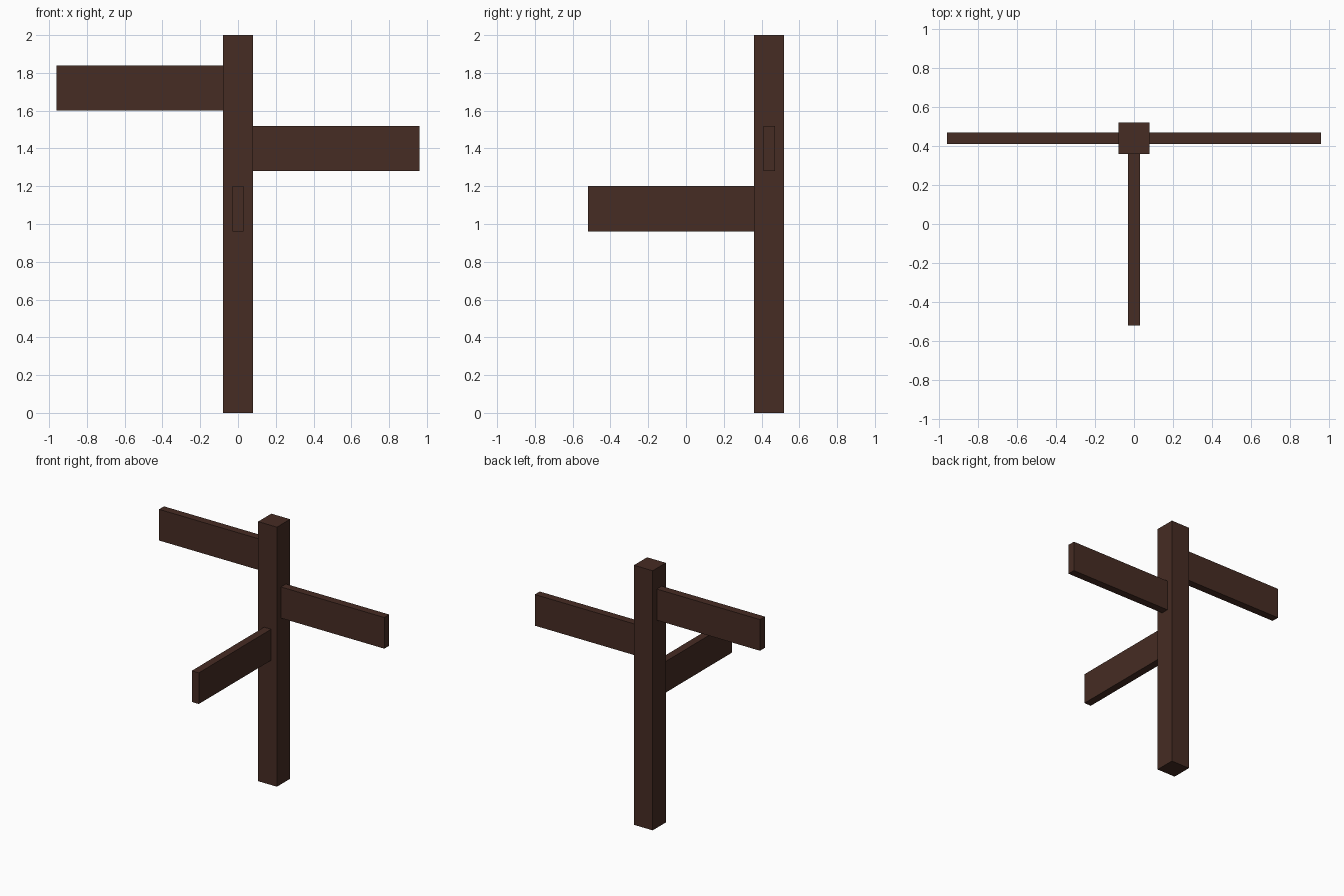
import bpy

if "Cube" in bpy.data.objects:
    bpy.data.objects.remove(bpy.data.objects["Cube"])

wood = bpy.data.materials.new("dark brown wood")
wood.diffuse_color = (0.061, 0.025, 0.017, 1)
wood.use_nodes = True
wood.node_tree.nodes["Principled BSDF"].inputs["Base Color"].default_value = wood.diffuse_color


def box(name, lo, hi):
    """Box spanning two opposite corners."""
    bpy.ops.mesh.primitive_cube_add(size=1)
    ob = bpy.context.object
    ob.name = name
    for v in ob.data.vertices:
        v.co = [(a + b) / 2 + c * (b - a) for a, b, c in zip(lo, hi, v.co)]
    ob.data.materials.append(wood)
    return ob


POST_Y, HALF_POST, REACH, HALF_BOARD, BOARD_H = 0.44, 0.08, 0.96, 0.03, 0.24

# Upright post
box("post", (-HALF_POST, POST_Y - HALF_POST, 0), (HALF_POST, POST_Y + HALF_POST, 2))

# Side boards, butted against the post
for name, x0, x1, z in (("left_board", -REACH, -HALF_POST, 1.60),
                        ("right_board", HALF_POST, REACH, 1.28)):
    box(name, (x0, POST_Y - HALF_BOARD, z), (x1, POST_Y + HALF_BOARD, z + BOARD_H))

# Board pointing forward
box("front_board", (-HALF_BOARD, POST_Y - REACH, 0.96),
    (HALF_BOARD, POST_Y - HALF_POST, 0.96 + BOARD_H))
